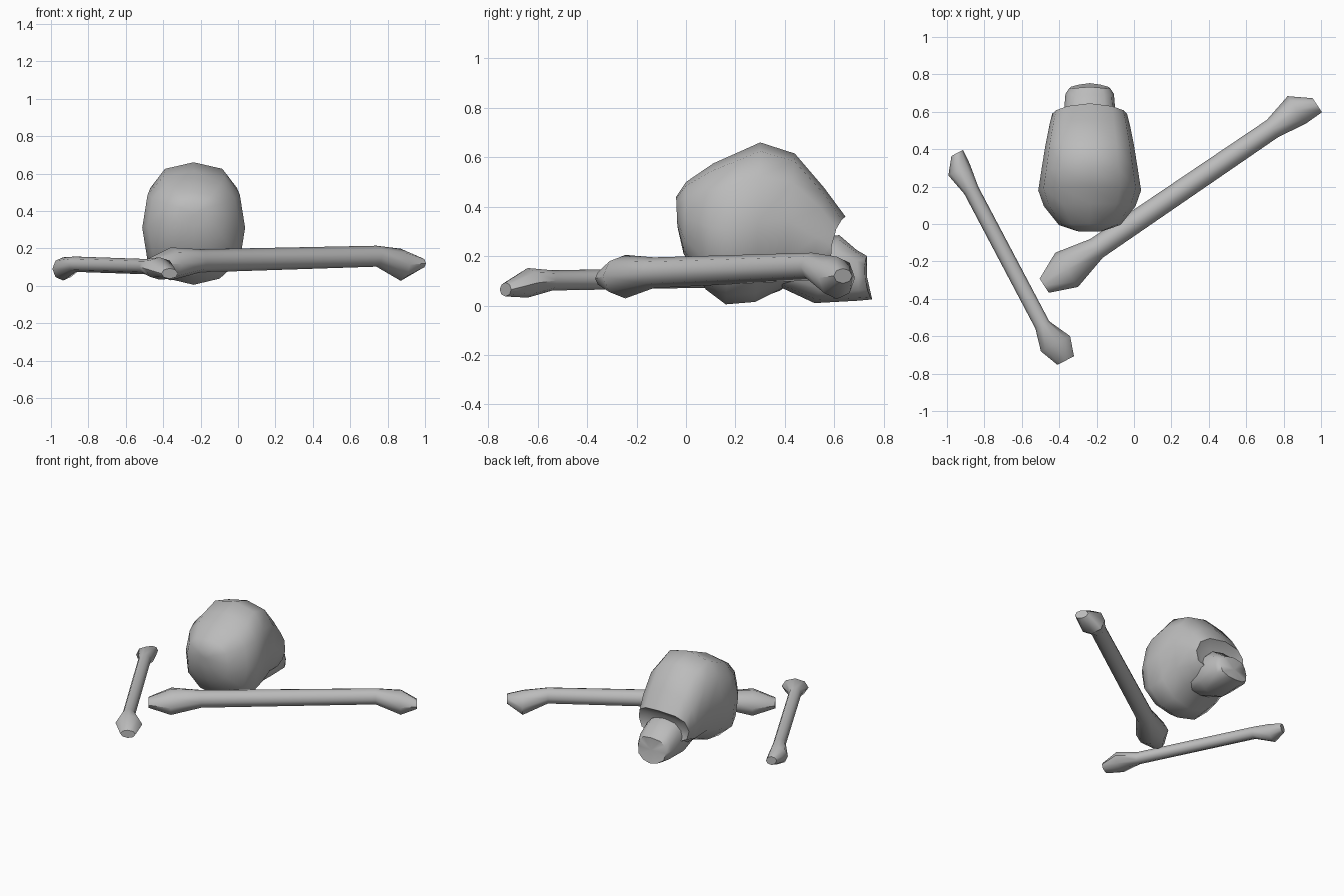
import bpy, bmesh, math
from mathutils import Vector

default = bpy.data.objects.get("Cube")
if default:
    bpy.data.objects.remove(default)

bone_grey = bpy.data.materials.new("bone_grey")
bone_grey.use_nodes = True
GREY = (0.5, 0.5, 0.5, 1)
bone_grey.diffuse_color = GREY
bone_grey.node_tree.nodes["Principled BSDF"].inputs["Base Color"].default_value = GREY


def loft(name, rings, sharp=50):
    """Bridge rings of points into a closed, smooth-shaded skin."""
    bm = bmesh.new()
    loops = [[bm.verts.new(p) for p in ring] for ring in rings]
    n = len(loops[0])
    for a, b in zip(loops, loops[1:]):
        for i in range(n):
            j = (i + 1) % n
            bm.faces.new((a[i], a[j], b[j], b[i]))
    for loop in (loops[0], loops[-1]):
        centre = bm.verts.new(sum((v.co for v in loop), Vector()) / n)
        for i in range(n):
            bm.faces.new((loop[i], loop[(i + 1) % n], centre))
    bmesh.ops.recalc_face_normals(bm, faces=bm.faces)
    mesh = bpy.data.meshes.new(name)
    bm.to_mesh(mesh)
    bm.free()
    obj = bpy.data.objects.new(name, mesh)
    bpy.context.collection.objects.link(obj)
    mesh.materials.append(bone_grey)
    bpy.ops.object.select_all(action='DESELECT')
    obj.select_set(True)
    bpy.context.view_layer.objects.active = obj
    bpy.ops.object.shade_smooth_by_angle(angle=math.radians(sharp))
    return obj


def skull_ring(y_low, y_high, z_low, z_high, half, bow=0.0, sides=12):
    """Squarish upright section; bow pushes its middle forward."""
    ring = []
    for i in range(sides):
        a = math.tau * i / sides
        c, s = math.cos(a), math.sin(a)
        u = math.copysign(abs(c) ** 0.75, c)
        v = math.copysign(abs(s) ** 0.8, s)
        t = (v + 1) / 2
        narrow = 0.85 if v < -0.6 else 1
        ring.append(Vector((-0.237 + half * u * narrow,
                            y_low + (y_high - y_low) * t + bow * (1 - u * u),
                            z_low + (z_high - z_low) * t)))
    return ring


# Braincase, from the back of the head to the recessed eye area
loft("skull_cranium", [skull_ring(*r) for r in (
    (-0.035, -0.04, 0.32, 0.44, 0.07),
    (-0.01, 0.0, 0.21, 0.50, 0.165),
    (0.08, 0.11, 0.065, 0.575, 0.245),
    (0.16, 0.20, 0.005, 0.615, 0.275),
    (0.28, 0.30, 0.015, 0.66, 0.258),
    (0.39, 0.44, 0.07, 0.615, 0.238),
    (0.50, 0.56, 0.08, 0.475, 0.215),
    (0.57, 0.61, 0.13, 0.36, 0.20, 0.035),
    (0.57, 0.585, 0.16, 0.31, 0.15),
)])

# Nose and upper jaw
loft("skull_muzzle", [skull_ring(*r) for r in (
    (0.38, 0.45, 0.075, 0.27, 0.13),
    (0.52, 0.62, 0.01, 0.285, 0.14),
    (0.70, 0.69, 0.02, 0.225, 0.13),
    (0.735, 0.715, 0.025, 0.20, 0.11, 0.018),
)])


def long_bone(name, sections, sides=8):
    """Octagonal shaft with swollen ends; sections are x, y, z, half width, half height."""
    first, last = Vector(sections[0][:2]), Vector(sections[-1][:2])
    d = (last - first).normalized()
    rings = []
    for x, y, z, w, h in sections:
        ring = []
        for i in range(sides):
            a = math.tau * i / sides
            k = w * math.cos(a)
            ring.append(Vector((x - d.y * k, y + d.x * k, z + h * math.sin(a))))
        rings.append(ring)
    loft(name, rings)


long_bone("large_bone", (
    (-0.48, -0.33, 0.11, 0.045, 0.035),
    (-0.36, -0.245, 0.117, 0.11, 0.088),
    (-0.20, -0.13, 0.133, 0.06, 0.062),
    (0.74, 0.51, 0.158, 0.055, 0.056),
    (0.87, 0.61, 0.112, 0.088, 0.086),
    (0.98, 0.635, 0.12, 0.045, 0.03),
))

long_bone("small_bone", (
    (-0.945, 0.38, 0.09, 0.035, 0.03),
    (-0.935, 0.29, 0.09, 0.065, 0.062),
    (-0.87, 0.18, 0.115, 0.042, 0.041),
    (-0.49, -0.54, 0.102, 0.042, 0.041),
    (-0.42, -0.64, 0.092, 0.088, 0.06),
    (-0.365, -0.73, 0.065, 0.05, 0.028),
))
